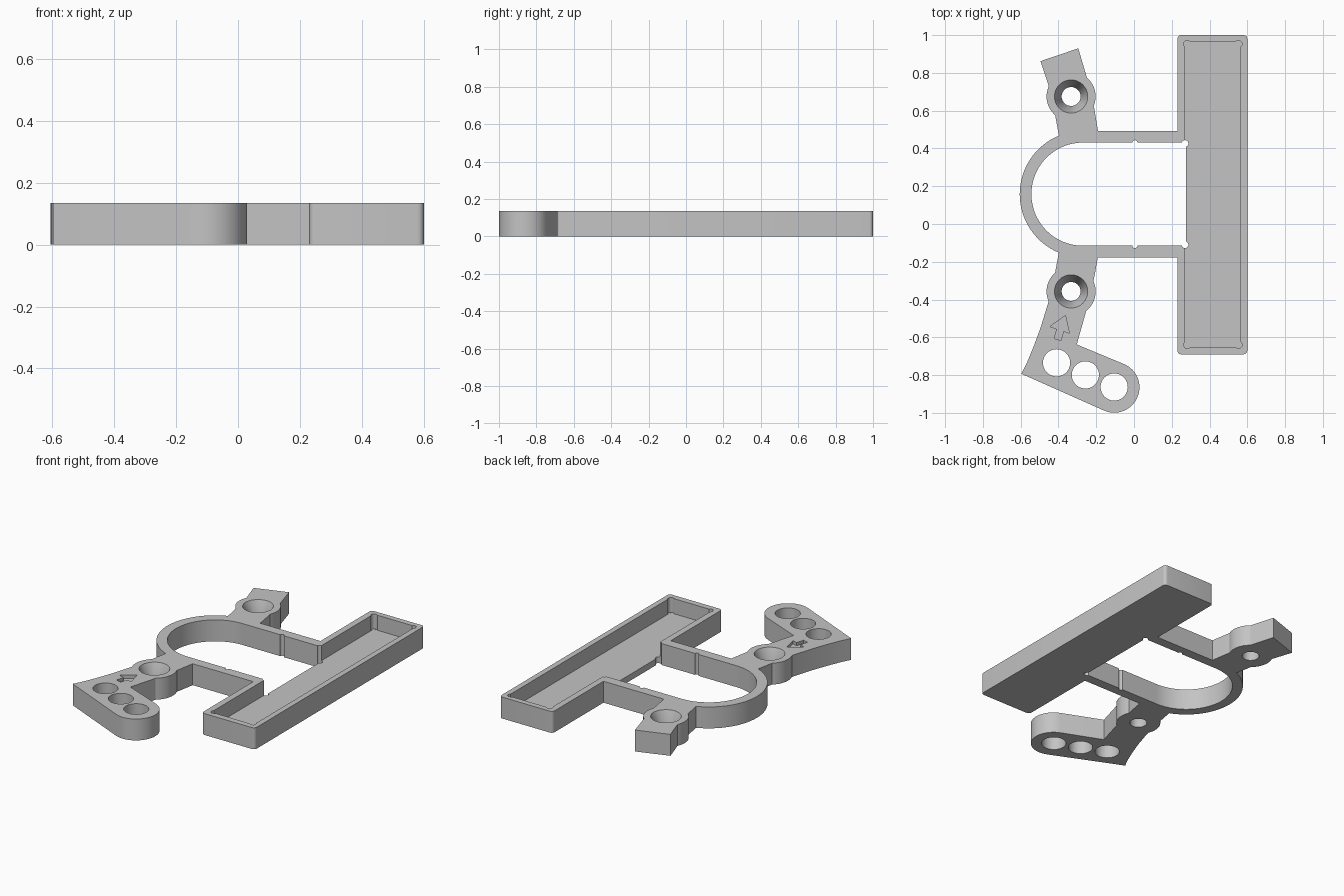
import bpy, bmesh
from math import sin, cos, radians

cube = bpy.data.objects.get("Cube")
if cube:
    bpy.data.objects.remove(cube, do_unlink=True)

H = 0.135          # overall thickness
FLOOR = 0.04       # tray floor thickness
MID = 0.158        # y of the loop's centre line

grey = bpy.data.materials.new("plain grey")
grey.use_nodes = True
grey.diffuse_color = (0.55, 0.55, 0.55, 1)
grey.node_tree.nodes["Principled BSDF"].inputs["Base Color"].default_value = (0.55, 0.55, 0.55, 1)


def arc(cx, cy, r, a0, a1, n):
    angles = [radians(a0 + (a1 - a0) * i / n) for i in range(n + 1)]
    return [(cx + r * cos(a), cy + r * sin(a)) for a in angles]


def circle(cx, cy, r, n=48):
    return arc(cx, cy, r, 0, 360, n)[:-1]


def rounded_rect(x0, x1, y0, y1, r):
    return (arc(x1 - r, y1 - r, r, 0, 90, 6) + arc(x0 + r, y1 - r, r, 90, 180, 6)
            + arc(x0 + r, y0 + r, r, 180, 270, 6) + arc(x1 - r, y0 + r, r, 270, 360, 6))


def loop_outline(r, x_end):
    return [(x_end, MID + r)] + arc(-0.27, MID, r, 90, 270, 64) + [(x_end, MID - r)]


def make_object(name, bm):
    bmesh.ops.recalc_face_normals(bm, faces=bm.faces)
    mesh = bpy.data.meshes.new(name)
    bm.to_mesh(mesh)
    bm.free()
    mesh.materials.append(grey)
    ob = bpy.data.objects.new(name, mesh)
    bpy.context.scene.collection.objects.link(ob)
    return ob


def prism(name, pts, z0=0.0, z1=H):
    bm = bmesh.new()
    face = bm.faces.new([bm.verts.new((x, y, z0)) for x, y in pts])
    ext = bmesh.ops.extrude_face_region(bm, geom=[face])
    top = [v for v in ext["geom"] if isinstance(v, bmesh.types.BMVert)]
    bmesh.ops.translate(bm, verts=top, vec=(0, 0, z1 - z0))
    return make_object(name, bm)


def cone(name, cx, cy, r0, r1, z0, z1, n=48):
    bm = bmesh.new()
    low = [bm.verts.new((x, y, z0)) for x, y in circle(cx, cy, r0, n)]
    high = [bm.verts.new((x, y, z1)) for x, y in circle(cx, cy, r1, n)]
    bm.faces.new(low)
    bm.faces.new(high)
    for i in range(n):
        j = (i + 1) % n
        bm.faces.new((low[i], low[j], high[j], high[i]))
    return make_object(name, bm)


def combine(target, tool, operation):
    tool.hide_render = True
    mod = target.modifiers.new("combine", "BOOLEAN")
    mod.operation = operation
    mod.solver = "EXACT"
    mod.object = tool
    bpy.ops.object.select_all(action="DESELECT")
    bpy.context.view_layer.objects.active = target
    target.select_set(True)
    bpy.ops.object.modifier_apply(modifier=mod.name)
    bpy.data.objects.remove(tool, do_unlink=True)


def cut(pts, z0=-0.1, z1=0.3):
    combine(bracket, prism("cutter", pts, z0, z1), "DIFFERENCE")


# Tray block, with the loop, arms and screw bosses joined to it
bracket = prism("bracket_with_tray", rounded_rect(0.23, 0.60, -0.69, 1.0, 0.02))
combine(bracket, prism("loop", loop_outline(0.335, 0.25)), "UNION")

upper_arm = [(-0.385, 0.40), (-0.42, 0.59), (-0.445, 0.71), (-0.495, 0.862),
             (-0.295, 0.93), (-0.245, 0.76), (-0.21, 0.61), (-0.185, 0.46)]
combine(bracket, prism("upper_arm", upper_arm), "UNION")

lower_arm = ([(-0.185, -0.14), (-0.21, -0.28), (-0.25, -0.45), (-0.303, -0.638)]
             + arc(-0.105, -0.865, 0.134, 67, -113, 32)
             + [(-0.597, -0.793), (-0.565, -0.73), (-0.53, -0.645), (-0.495, -0.55),
                (-0.455, -0.42), (-0.42, -0.27), (-0.385, -0.08)])
combine(bracket, prism("lower_arm", lower_arm), "UNION")

bosses = [(-0.333, 0.675), (-0.333, -0.357)]
for x, y in bosses:
    combine(bracket, prism("boss", circle(x, y, 0.13)), "UNION")

# Loop opening and tray pocket
cut(loop_outline(0.273, 0.275))
cut([(0.27, -0.652), (0.565, -0.652), (0.565, 0.965), (0.27, 0.965)], FLOOR)

# Corner reliefs in the pocket, through reliefs and notches along the opening
for x in (0.282, 0.553):
    for y in (-0.64, 0.953):
        cut(circle(x, y, 0.019, 16), FLOOR + 0.0005)
for side in (-1, 1):
    cut(circle(0.27, MID + side * 0.268, 0.018, 16))
    cut(circle(0.005, MID + side * 0.273, 0.013, 16))

# Countersunk screw holes
for x, y in bosses:
    cut(circle(x, y, 0.05))
    combine(bracket, cone("countersink", x, y, 0.046, 0.096, 0.03, 0.155), "DIFFERENCE")

# Row of three holes in the lower arm
for i in range(3):
    cut(circle(-0.41 + 0.1525 * i, -0.735 - 0.064 * i, 0.072))

# Shallow engraved arrow
cut([(-0.363, -0.485), (-0.445, -0.543), (-0.408, -0.556), (-0.422, -0.606),
     (-0.387, -0.617), (-0.373, -0.567), (-0.342, -0.578)], H - 0.02)

bpy.ops.object.select_all(action="DESELECT")
bracket.select_set(True)
bpy.context.view_layer.objects.active = bracket
bpy.ops.object.shade_smooth_by_angle(angle=radians(30))
